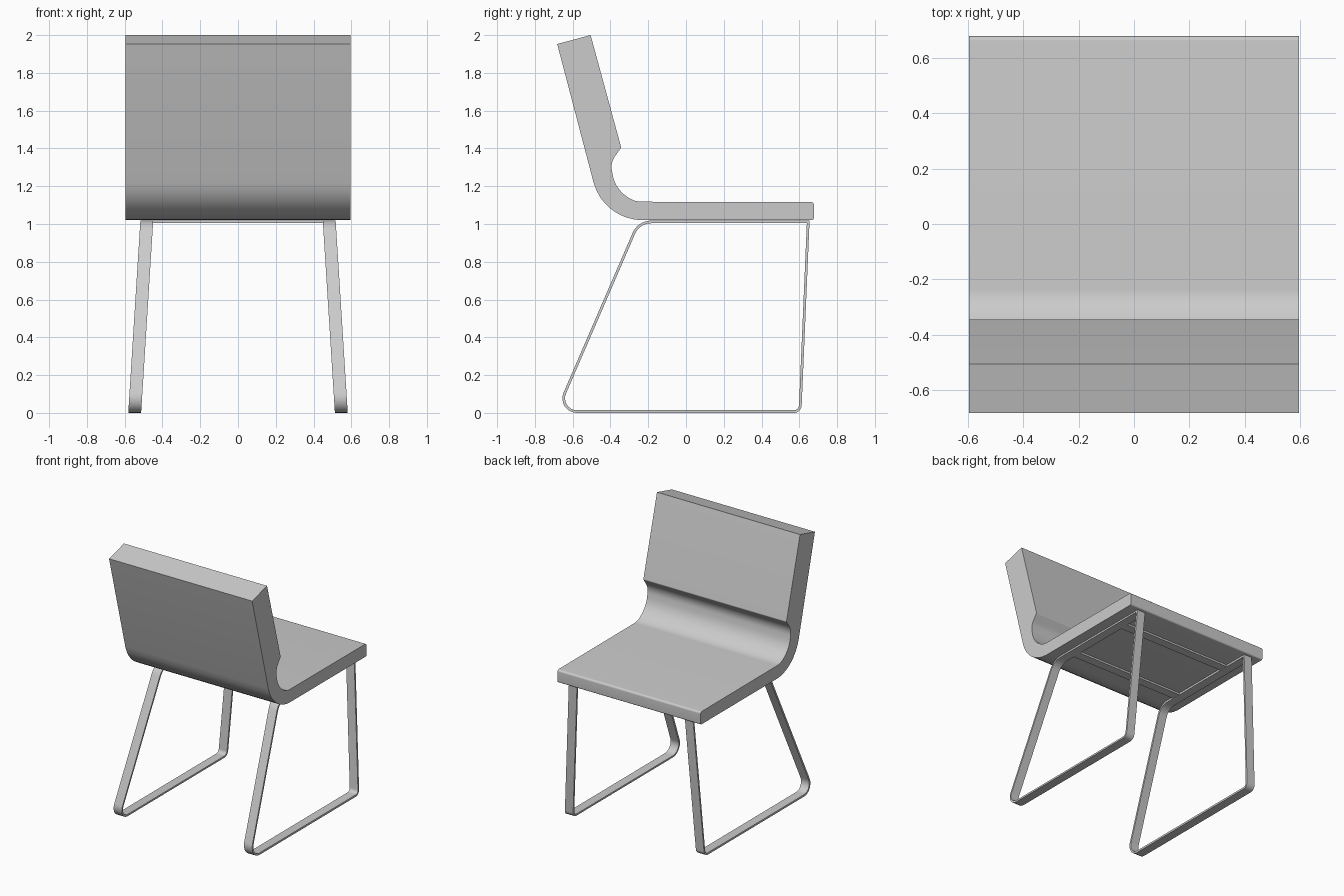
import bpy, bmesh, math
from mathutils import Vector

cube = bpy.data.objects.get("Cube")
if cube:
    bpy.data.objects.remove(cube, do_unlink=True)

grey = bpy.data.materials.new("plain grey")
grey.use_nodes = True
grey.diffuse_color = (0.6, 0.6, 0.6, 1)
grey.node_tree.nodes["Principled BSDF"].inputs["Base Color"].default_value = (0.6, 0.6, 0.6, 1)


def finish(name, bm):
    bmesh.ops.recalc_face_normals(bm, faces=bm.faces)
    mesh = bpy.data.meshes.new(name)
    bm.to_mesh(mesh)
    bm.free()
    mesh.materials.append(grey)
    obj = bpy.data.objects.new(name, mesh)
    bpy.context.collection.objects.link(obj)
    bpy.ops.object.select_all(action="DESELECT")
    obj.select_set(True)
    bpy.context.view_layer.objects.active = obj
    bpy.ops.object.shade_smooth_by_angle(angle=math.radians(32))
    return obj


def fillet(corners, steps=8):
    """Round a closed (y, z, radius) outline into a list of points."""
    points = []
    for i, (y, z, r) in enumerate(corners):
        p = Vector((y, z))
        if r == 0:
            points.append(p)
            continue
        a = (Vector(corners[i - 1][:2]) - p).normalized()
        b = (Vector(corners[(i + 1) % len(corners)][:2]) - p).normalized()
        half = a.angle(b) / 2
        centre = p + (a + b).normalized() * r / math.sin(half)
        start = p + a * r / math.tan(half) - centre
        end = p + b * r / math.tan(half) - centre
        sweep = start.angle(end)
        for k in range(steps + 1):
            t = k / steps
            points.append(centre + (start * math.sin((1 - t) * sweep)
                                    + end * math.sin(t * sweep)) / math.sin(sweep))
    return points


# One-piece seat and backrest: side profile extruded across the width
profile = fillet([
    (-0.682, 1.953, 0), (-0.505, 2.0, 0),
    (-0.343, 1.405, 0.012), (-0.40, 1.325, 0.10), (-0.375, 1.19, 0.17),
    (-0.275, 1.118, 0.13), (0.677, 1.116, 0.015), (0.677, 1.02, 0.012),
    (-0.437, 1.02, 0.27)])
bm = bmesh.new()
face = bm.faces.new([bm.verts.new((-0.595, p.x, p.y)) for p in profile])
side = bmesh.ops.extrude_face_region(bm, geom=[face])
bmesh.ops.translate(bm, vec=(1.19, 0, 0),
                    verts=[v for v in side["geom"] if isinstance(v, bmesh.types.BMVert)])
finish("seat_shell", bm)

# Flat-bar sled legs, splayed outwards towards the floor
path = fillet([(-0.25, 1.011, 0.1), (-0.684, 0.007, 0.07),
               (0.604, 0.007, 0.035), (0.647, 1.011, 0)])
HALF_THICK, HALF_WIDTH = 0.007, 0.034
for name, sign in (("left_leg_loop", 1), ("right_leg_loop", -1)):
    bm = bmesh.new()
    rings = []
    for i, p in enumerate(path):
        before = (p - path[i - 1]).normalized()
        after = (path[(i + 1) % len(path)] - p).normalized()
        tangent = (before + after).normalized()
        normal = Vector((-tangent.y, tangent.x)) * HALF_THICK / tangent.dot(after)
        ring = []
        for across, out in ((-1, -1), (1, -1), (1, 1), (-1, 1)):
            q = p + normal * out
            x = 0.547 - 0.063 * q.y + across * HALF_WIDTH
            ring.append(bm.verts.new((sign * x, q.x, q.y)))
        rings.append(ring)
    for i, ring in enumerate(rings):
        last = rings[i - 1]
        for k in range(4):
            j = (k + 1) % 4
            bm.faces.new((last[k], last[j], ring[j], ring[k]))
    finish(name, bm)

# Flat cross bars under the seat
for name, y in (("rear_cross_bar", -0.08), ("front_cross_bar", 0.43)):
    bm = bmesh.new()
    bmesh.ops.create_cube(bm, size=1)
    bmesh.ops.scale(bm, vec=(0.91, 0.068, 0.014), verts=bm.verts)
    bmesh.ops.translate(bm, vec=(0, y, 1.012), verts=bm.verts)
    finish(name, bm)
